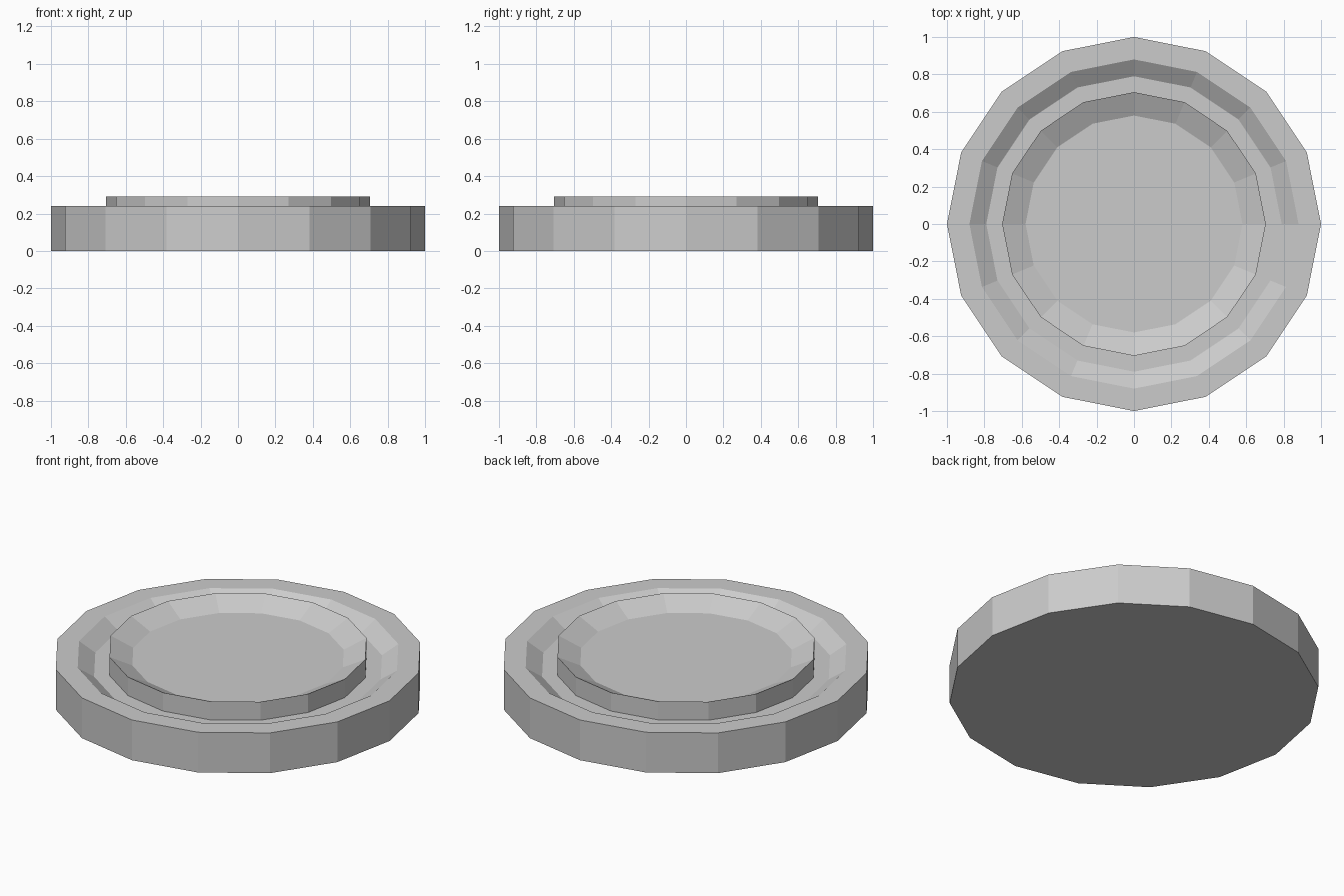
import bpy
import bmesh
from math import cos, sin, tau

SIDES = 16

cube = bpy.data.objects.get("Cube")
if cube:
    bpy.data.objects.remove(cube, do_unlink=True)

# Single grey material
grey = bpy.data.materials.new("plain grey")
grey.use_nodes = True
colour = (0.6, 0.6, 0.6, 1)
grey.diffuse_color = colour
grey.node_tree.nodes["Principled BSDF"].inputs["Base Color"].default_value = colour


def lathe(name, profile, cap_first=False, cap_last=False):
    """Turn a (radius, height) profile, listed from the bottom up and in, into faceted rings."""
    bm = bmesh.new()
    rings = [[bm.verts.new((r * cos(tau * i / SIDES), r * sin(tau * i / SIDES), z))
              for i in range(SIDES)] for r, z in profile]
    for low, high in zip(rings, rings[1:]):
        for i in range(SIDES):
            j = (i + 1) % SIDES
            bm.faces.new((low[i], low[j], high[j], high[i]))
    if cap_first:
        bm.faces.new(rings[0][::-1])
    if cap_last:
        bm.faces.new(rings[-1])
    mesh = bpy.data.meshes.new(name)
    bm.to_mesh(mesh)
    bm.free()
    mesh.materials.append(grey)
    obj = bpy.data.objects.new(name, mesh)
    bpy.context.collection.objects.link(obj)
    return obj


# Base: flat underside, outer wall, rim, sloped groove wall and groove floor
lathe("base_tray", [(1, 0), (1, 0.24), (0.88, 0.24), (0.79, 0.18), (0.705, 0.18)],
      cap_first=True)

# Raised centre: wall rising from the groove, sloped lip and sunken flat top
lathe("raised_dish", [(0.705, 0.18), (0.705, 0.29), (0.58, 0.23)], cap_last=True)
